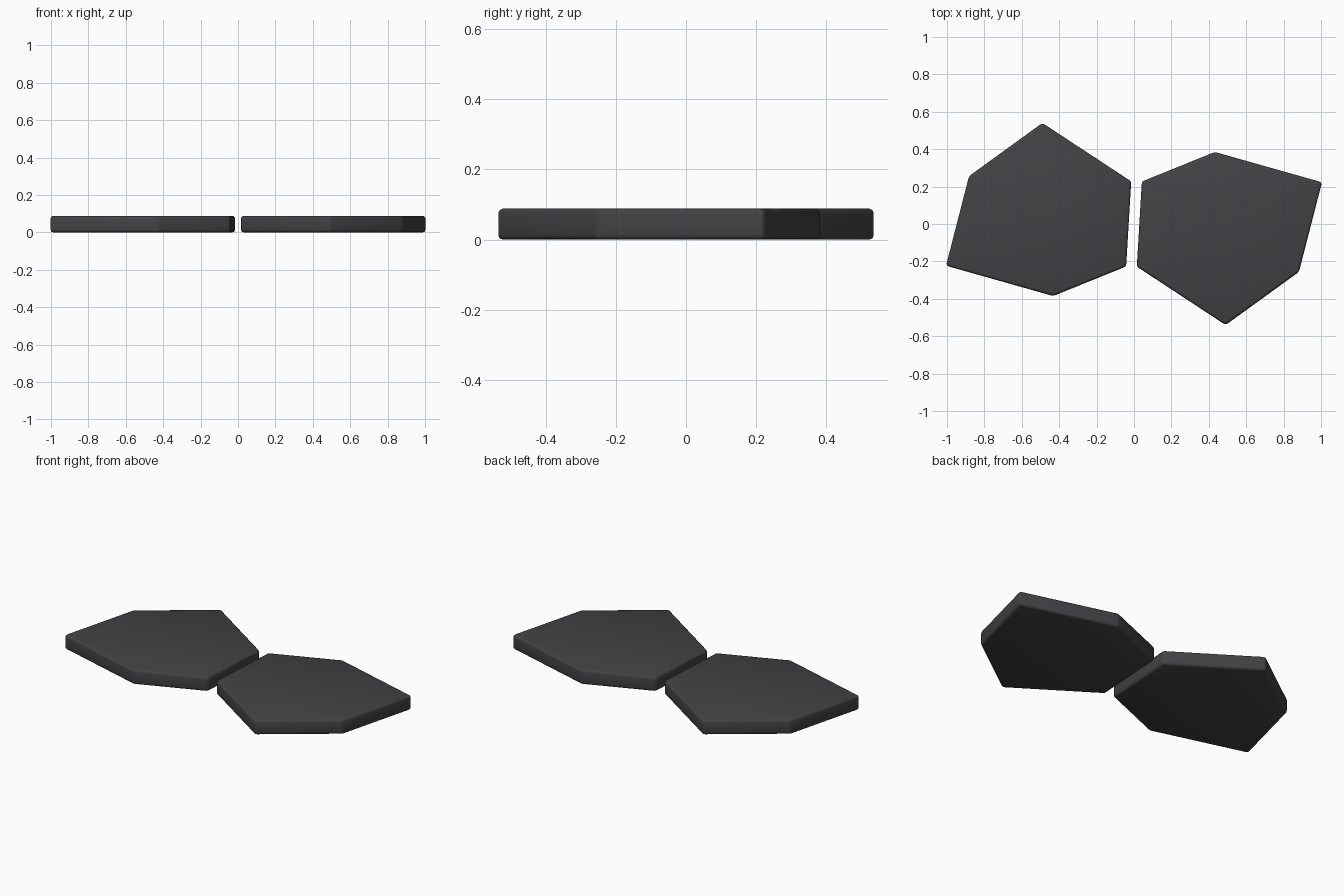
import bpy, bmesh, math

if "Cube" in bpy.data.objects:
    bpy.data.objects.remove(bpy.data.objects["Cube"])

mat = bpy.data.materials.new("charcoal grey")
mat.diffuse_color = (0.055, 0.054, 0.059, 1)
mat.use_nodes = True
mat.node_tree.nodes["Principled BSDF"].inputs["Base Color"].default_value = mat.diffuse_color

HEIGHT = 0.088
# outline of the left slab; the right one is the same slab turned half a circle
OUTLINE = [(-0.49, 0.54), (-0.015, 0.228), (-0.042, -0.227),
           (-0.432, -0.385), (-1.005, -0.223), (-0.882, 0.256)]


def paving_slab(name, turn):
    c, s = math.cos(turn), math.sin(turn)
    bm = bmesh.new()
    base = bm.faces.new([bm.verts.new((x * c - y * s, x * s + y * c, 0)) for x, y in OUTLINE])
    top = bmesh.ops.extrude_face_region(bm, geom=[base])["geom"]
    bmesh.ops.translate(bm, vec=(0, 0, HEIGHT),
                        verts=[v for v in top if isinstance(v, bmesh.types.BMVert)])
    bmesh.ops.recalc_face_normals(bm, faces=bm.faces)
    # softly rounded edges all around
    bmesh.ops.bevel(bm, geom=list(bm.edges), offset=0.014, offset_type='OFFSET',
                    segments=3, profile=0.5, affect='EDGES', clamp_overlap=True)
    mesh = bpy.data.meshes.new(name)
    bm.to_mesh(mesh)
    bm.free()
    mesh.materials.append(mat)
    ob = bpy.data.objects.new(name, mesh)
    bpy.context.collection.objects.link(ob)
    bpy.ops.object.select_all(action='DESELECT')
    ob.select_set(True)
    bpy.context.view_layer.objects.active = ob
    bpy.ops.object.shade_smooth_by_angle(angle=math.radians(40))
    return ob


paving_slab("left_slab", 0)
paving_slab("right_slab", math.pi)
